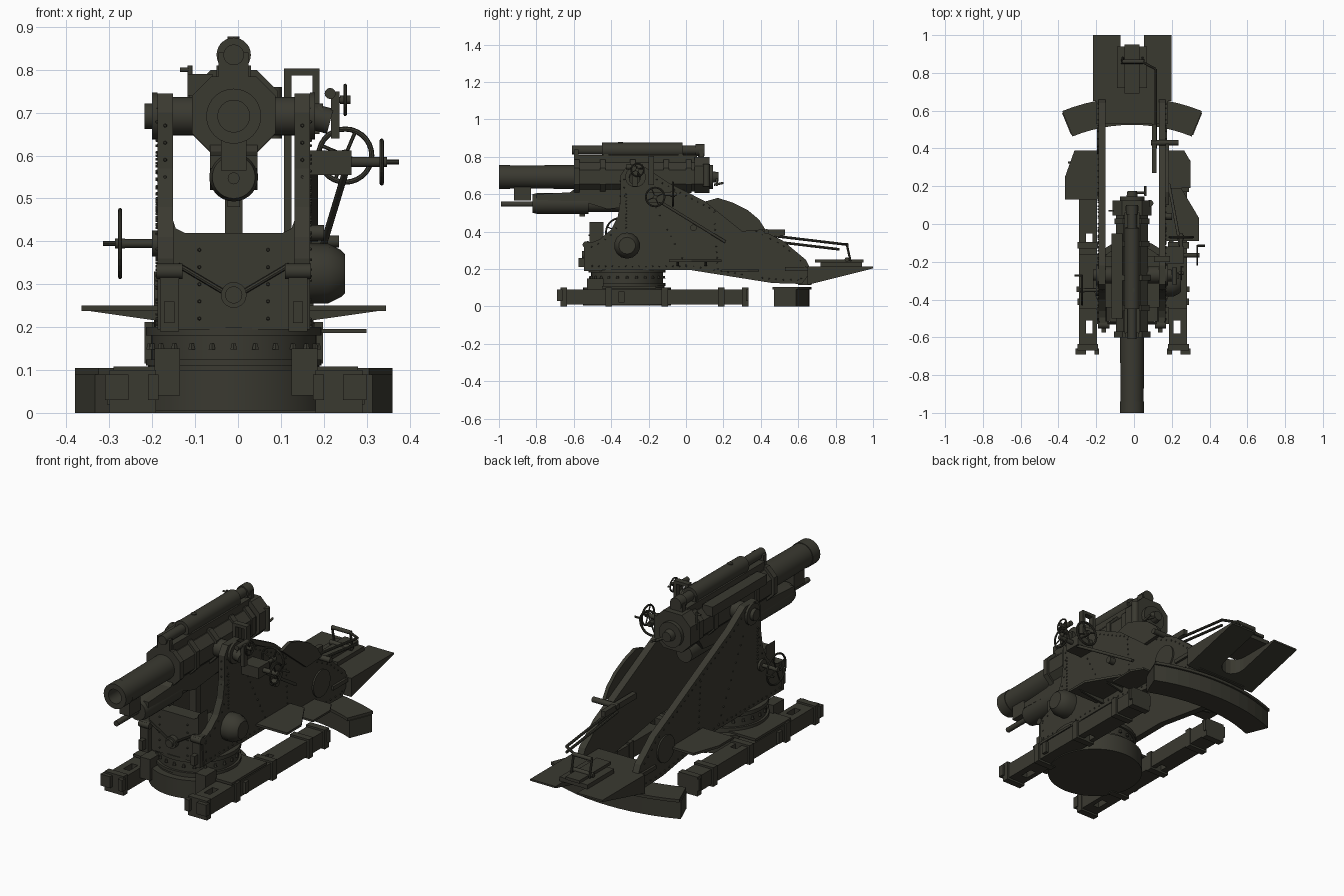
import bpy, bmesh, math
from mathutils import Vector, Matrix

if "Cube" in bpy.data.objects:
    bpy.data.objects.remove(bpy.data.objects["Cube"])

mat = bpy.data.materials.new("dark olive grey")
mat.diffuse_color = (0.042, 0.041, 0.030, 1)
mat.use_nodes = True
mat.node_tree.nodes["Principled BSDF"].inputs["Base Color"].default_value = mat.diffuse_color
CX = -0.01  # centre line of the gun


def finish(name, bm, smooth=False):
    bmesh.ops.recalc_face_normals(bm, faces=bm.faces)
    me = bpy.data.meshes.new(name)
    bm.to_mesh(me)
    bm.free()
    me.materials.append(mat)
    ob = bpy.data.objects.new(name, me)
    bpy.context.collection.objects.link(ob)
    if smooth:
        bpy.ops.object.select_all(action='DESELECT')
        ob.select_set(True)
        bpy.context.view_layer.objects.active = ob
        bpy.ops.object.shade_smooth_by_angle(angle=math.radians(35))
    return ob


def prism(name, pts, axis, a, b, slope=None):
    """Extrude a 2D outline along an axis; remaining axes keep their order."""
    bm = bmesh.new()
    put = {'x': lambda p, h: (h, *p), 'y': lambda p, h: (p[0], h, p[1]), 'z': lambda p, h: (*p, h)}[axis]
    lo = [bm.verts.new(put(p, a)) for p in pts]
    hi = [bm.verts.new(put(p, b)) for p in pts]
    bm.faces.new(lo)
    bm.faces.new(hi)
    for i in range(len(pts)):
        j = (i + 1) % len(pts)
        bm.faces.new((lo[i], lo[j], hi[j], hi[i]))
    if slope:
        for v in lo:
            v.co.z = slope(v.co)
    return finish(name, bm)


def box(name, x0, x1, y0, y1, z0, z1):
    return prism(name, [(x0, y0), (x1, y0), (x1, y1), (x0, y1)], 'z', z0, z1)


def lathe(name, origin, axis, prof, n=32):
    """Spin (distance along axis, radius) points about an axis."""
    bm = bmesh.new()
    rot = Vector((0, 0, 1)).rotation_difference(Vector(axis)).to_matrix()
    rings = [[bm.verts.new(Vector(origin) + rot @ Vector((r * math.cos(2 * math.pi * k / n),
              r * math.sin(2 * math.pi * k / n), d))) for k in range(n)] for d, r in prof]
    for A, B in zip(rings, rings[1:]):
        for k in range(n):
            bm.faces.new((A[k], A[(k + 1) % n], B[(k + 1) % n], B[k]))
    bm.faces.new(rings[0])
    bm.faces.new(rings[-1])
    return finish(name, bm, True)


def rod(name, p, q, r, n=12):
    d = Vector(q) - Vector(p)
    return lathe(name, p, d.normalized(), [(0, r), (d.length, r)], n)


def rivets(name, spots, axis, r=0.005):
    bm = bmesh.new()
    rot = Vector((0, 0, 1)).rotation_difference(Vector(axis)).to_matrix().to_4x4()
    for s in spots:
        bmesh.ops.create_cone(bm, segments=6, radius1=r, radius2=r * .6, depth=r * 1.6, cap_ends=True,
                              matrix=Matrix.Translation(s) @ rot)
    finish(name, bm)


def wheel(name, c, axis, R, t=0.005, grip=0.0):
    c, axis = Vector(c), Vector(axis)
    q = Vector((0, 0, 1)).rotation_difference(axis)
    bpy.ops.mesh.primitive_torus_add(major_radius=R, minor_radius=t, major_segments=28, minor_segments=8,
                                     location=c, rotation=q.to_euler())
    ob = bpy.context.object
    ob.name = name + "_rim"
    ob.data.materials.append(mat)
    for k in range(4):
        a = math.pi * k / 2 + .4
        rod(name + "_spoke", c, c + q @ Vector((R * math.cos(a), R * math.sin(a), 0)), t * .7, 6)
    lathe(name + "_hub", c - axis * .012, axis, [(0, t * 2.4), (.024, t * 2.4)], 12)
    if grip:
        p = c + q @ Vector((0, R, 0))
        rod(name + "_grip", p, p + axis * grip, t * 1.1, 8)


# platform beams: two rails with fillers that leave square openings
for s, off in ((-1, -.005), (1, -.005)):
    def bx(n, a, b, *r):
        box(n, *sorted((s * a + off, s * b + off)), *r)
    bx("beam_outer_rail", .25, .285, -.66, .32, .01, .09)
    bx("beam_inner_rail", .19, .215, -.66, .32, .01, .09)
    for y0, y1 in ((-.66, -.58), (-.51, -.12), (-.05, .32)):
        bx("beam_filler", .215, .25, y0, y1, .01, .09)
    for y in (-.67, -.43, -.13, .17, .30):
        bx("beam_band", .186, .295, y, y + .035, 0, .1)
    for y0, y1 in ((-.69, -.66), (.32, .335)):
        bx("beam_end_lug", .25, .305, y0, y1, .03, .09)
        bx("beam_end_lug", .18, .205, y0, y1, .03, .09)
    bx("beam_joint_bracket", .13, .19, -.53, -.44, .04, .15)
    bx("beam_side_lug", .28, .30, -.36, -.33, .02, .08)

# pivot base and turntable
C = (CX, -.315, 0)
lathe("pivot_base", C, (0, 0, 1), [(.005, .19), (.005, .235), (.1, .235), (.1, .2), (.115, .2)], 40)
box("base_plate", -.29, .28, -.45, -.16, .095, .108)
lathe("turntable", C, (0, 0, 1), [(.11, .205), (.125, .205), (.125, .193), (.18, .193), (.18, .205), (.2, .205)], 40)
rivets("turntable_bolts", [(CX + .196 * math.cos(k * math.pi / 12), -.315 + .196 * math.sin(k * math.pi / 12), .155)
                           for k in range(24)], (0, 0, 1), .009)

# curved rear traverse track
def arc(r0, r1, a):
    P = [(r, a * (-1 + k / 6)) for r, ks in ((r0, range(13)), (r1, range(12, -1, -1))) for k in ks]
    return [(CX + r * math.sin(t), -.315 + r * math.cos(t)) for r, t in P]
prism("rear_track", arc(.85, .975, .39), 'z', 0, .09)
prism("rear_track_top", arc(.84, .985, .385), 'z', .09, .105)

# carriage cheeks with flanges and rivets
cheek = [(-.52, .195), (-.53, .33), (-.46, .36), (-.40, .41), (-.365, .48), (-.35, .57), (-.35, .70),
         (-.32, .745), (-.22, .745), (-.1, .665), (.4, .41), (.52, .35), (.64, .25), (.67, .19),
         (.62, .12), (.46, .125), (.02, .195)]
for s, x0, x1 in ((-1, -.188, -.152), (1, .132, .168)):
    side = "left" if s < 0 else "right"
    prism(side + "_cheek", cheek, 'x', x0, x1)
    xo = x0 if s < 0 else x1
    spots = []
    for a, b in zip(cheek, cheek[1:] + cheek[:1]):
        a, b = Vector(a), Vector(b)
        n = (b - a).orthogonal().normalized() * -.02
        if n.dot(Vector((0, .35)) - a) < 0 and a.x < .4:
            n = -n
        m = max(1, int((b - a).length / .035))
        spots += [(xo, *(a + (b - a) * ((k + .5) / m) + n)) for k in range(m)]
    for ya, za, yb, zb in ((-.2, .6, .0, .22), (.15, .5, .17, .2), (-.32, .6, -.32, .42)):
        spots += [(xo, ya + (yb - ya) * k / 10, za + (zb - za) * k / 10) for k in range(11)]
    rivets(side + "_cheek_rivets", spots, (s, 0, 0))
    rivets(side + "_front_rivets", [((x0 + x1) / 2, -.352, .47 + .04 * k) for k in range(6)], (0, -1, 0))
    # trunnion bearing and trunnion
    rod(side + "_trunnion", (CX, -.27, .692), (xo + s * .012, -.27, .692), .045, 24)
    lathe(side + "_bearing_cap", (xo, -.27, .692), (s, 0, 0), [(0, .055), (.012, .055), (.012, .03), (.03, .03)], 24)
    # front bracket columns and tail boss
    xm = (x0 + x1) / 2 - s * .01
    box(side + "_front_column", xm - .022, xm + .022, -.545, -.45, .19, .345)
    rod(side + "_column_pin", (xm - .03, -.535, .33), (xm + .03, -.535, .33), .018)
    box(side + "_column_foot", xm - .012, xm + .012, -.575, -.54, .21, .26)
    lathe(side + "_tail_boss", (xo, .44, .26), (s, 0, 0), [(0, .07), (.008, .07)], 24)
    rod(side + "_brace", (CX + s * .02, -.525, .28), (CX + s * .13, -.525, .345), .006, 8)

# front transom with rounded saddle opening, boss and rivets
T = [(-.152, .195), (.132, .195), (.132, .45), (.125, .43), (.105, .42), (-.125, .42), (-.145, .43), (-.152, .45)]
prism("front_transom", T, 'y', -.515, -.44)
lathe("transom_boss", (CX, -.515, .275), (0, -1, 0), [(0, .03), (.025, .03), (.025, .02), (.04, .02)], 20)
rivets("transom_rivets", [(x, -.517, .22 + .04 * k) for x in (-.09, .07) for k in range(5)], (0, -1, 0))
box("carriage_floor", -.152, .132, -.5, -.17, .195, .215)
box("elevating_rack", -.03, .01, -.36, -.32, .2, .5)
box("rear_cross_plate", -.2, .18, .53, .68, .19, .21)
box("tail_transom", -.152, .132, .6, .67, .115, .2)

# tail deck: forked wedge
U = [(CX + .062 * math.cos(t), .765 - .062 * math.sin(t)) for t in [math.pi * k / 8 for k in range(9)]]
deck = [(-.218, .65), (.198, .65), (.198, 1), (.052, 1)] + U + [(-.072, 1), (-.218, 1)]
prism("tail_deck", deck, 'z', 0, .212, lambda c: .115 + (c.y - .65) / .35 * .088)

# curved guard on right cheek
G = [(.1, .56), (.17, .58), (.25, .555), (.33, .515), (.39, .465), (.425, .41), (.3, .4)]
prism("curved_guard", G, 'x', .168, .186)

# side walkways
prism("left_walkway", [(-.188, .13), (-.365, .13), (-.365, .25), (-.315, .39), (-.188, .39)], 'z', .238, .25)
prism("right_walkway", [(.168, -.09), (.345, -.09), (.345, .03), (.25, .19), (.168, .19)], 'z', .238, .25)
prism("right_rear_step", [(.168, .19), (.3, .19), (.3, .33), (.265, .39), (.168, .39)], 'z', .186, .196)
for x0, x1, y in ((-.35, -.188, .2), (-.35, -.188, .32), (.168, .33, -.05), (.168, .28, .1)):
    h = [(x0, .238), (x1, .238), (x1 if x0 < 0 else x0, .215)]
    prism("walkway_bracket", h, 'y', y, y + .012)

# barrel with hollow muzzle
lathe("barrel", (CX, -1, .692), (0, 1, 0), [(.15, .037), (0, .037), (0, .064), (.06, .064), (.06, .061),
      (.4, .064), (1.1, .068)], 40)


def octo(w, z0, z1, k):
    return [(CX - w + k, z0), (CX + w - k, z0), (CX + w, z0 + k), (CX + w, z1 - k),
            (CX + w - k, z1), (CX - w + k, z1), (CX - w, z1 - k), (CX - w, z0 + k)]
# cradle body, collars, breech
prism("cradle", octo(.085, .615, .77, .04), 'y', -.59, .05)
for y, w in ((-.6, .097), (-.46, .092), (-.3, .097), (-.12, .092), (.0, .092)):
    prism("cradle_collar", octo(w, .607, .785, .045), 'y', y, y + .03)
box("cradle_left_rail", -.118, -.06, -.5, -.05, .74, .79)
box("cradle_saddle", -.05, .03, -.58, .06, .76, .81)
prism("breech_ring", octo(.103, .605, .80, .05), 'y', .045, .125)
lathe("breech_block", (CX, .125, .692), (0, 1, 0), [(0, .065), (.02, .065), (.02, .03), (.05, .025)], 24)
rod("breech_lever", (CX, .165, .692), (.06, .165, .65), .007)
rod("breech_handle", (.06, .15, .65), (.06, .2, .66), .006)
rod("breech_hinge", (.085, .11, .64), (.085, .11, .76), .018)
rod("left_lever", (-.112, .07, .72), (-.112, .07, .81), .006)
rod("left_lever_grip", (-.112, .07, .80), (-.135, .07, .80), .005)

# upper recuperator cylinder
lathe("recuperator", (CX, -.61, .835), (0, 1, 0), [(0, .024), (.16, .024), (.16, .04), (.59, .04), (.59, .025),
      (.66, .025), (.66, .032), (.71, .032)], 28)
for y in (-.6, -.44, -.04, .07):
    box("recuperator_mount", -.045, .025, y, y + .025, .77, .84)
rod("recuperator_cap", (CX, -.35, .86), (CX, -.35, .878), .014)

# lower recoil cylinder
lathe("recoil_cylinder", (CX, -.82, .55), (0, 1, 0), [(0, .035), (0, .05), (.03, .057), (.3, .057), (.3, .045), (.85, .045)], 28)
rod("recoil_rod", (CX, -.99, .547), (CX, -.8, .547), .014)
box("muzzle_bracket", -.04, .02, -.92, -.83, .565, .64)
prism("recoil_housing", [(-.8, .60), (-.62, .61), (-.58, .64), (0, .64), (-.05, .56), (-.42, .52), (-.55, .56), (-.8, .57)],
      'x', -.065, .045)
box("recoil_lug", -.025, .005, -.57, -.54, .48, .51)

# elevating gear, handwheels on right side
box("gear_box", .168, .265, -.21, -.12, .555, .612)
rod("gear_shaft", (.26, -.165, .585), (.34, -.165, .585), .012)
wheel("elevating_wheel", (.335, -.165, .585), (1, 0, 0), .05, grip=.04)
wheel("traverse_wheel", (.25, -.07, .6), (0, 1, 0), .062, .006)
rod("traverse_wheel_shaft", (.25, -.16, .6), (.25, -.05, .6), .01)
rod("diagonal_shaft", (.25, -.14, .56), (.185, .21, .345), .008)
rod("diagonal_shaft_bearing", (.165, .04, .42), (.2, .04, .42), .018)
lathe("right_drum", (.165, -.315, .325), (1, 0, 0), [(0, .07), (.045, .07), (.075, .055), (.085, .045)], 14)
lathe("left_drum", (-.188, -.35, .395), (-1, 0, 0), [(0, .03), (.012, .03), (.012, .01), (.09, .01)], 16)
wheel("left_wheel", (-.275, -.35, .395), (-1, 0, 0), .078, grip=.04)

# sight and its bracket frame
box("sight_post", .217, .237, -.29, -.26, .64, .75)
rod("sight_arm", (.17, -.275, .692), (.215, -.275, .68), .03)
rod("sight_tube", (.215, -.32, .745), (.215, -.23, .745), .013)
wheel("sight_wheel", (.25, -.26, .73), (1, 0, 0), .034, .004, grip=.012)
rod("sight_axle", (.225, -.26, .73), (.25, -.26, .73), .007)
box("frame_inner_leg", .107, .125, -.2, -.17, .42, .80)
box("frame_top", .107, .19, -.2, -.17, .787, .803)
box("frame_outer_leg", .174, .19, -.2, -.17, .65, .80)

# loading arm and shell tray at the tail
box("loading_arm_root", .095, .12, .27, .53, .38, .41)
rod("loading_cross_bar", (.09, .43, .4), (.235, .43, .4), .014)
for z in (0, -.03):
    rod("loading_link", (.115, .4, .385 + z), (.115, .82, .335 + z), .007, 8)
rod("loading_bend", (.115, .82, .335), (.04, .86, .33), .007, 8)
rod("loading_yoke", (-.06, .86, .33), (.05, .86, .33), .01)
for x in (-.06, .045):
    rod("yoke_leg", (x, .86, .33), (x, .88, .24), .006, 8)
rod("tray_roller", (-.07, .86, .25), (.055, .86, .25), .012)
box("shell_tray", -.05, .03, .69, .95, .235, .25)
box("tray_base", -.09, .07, .72, .94, .213, .235)
